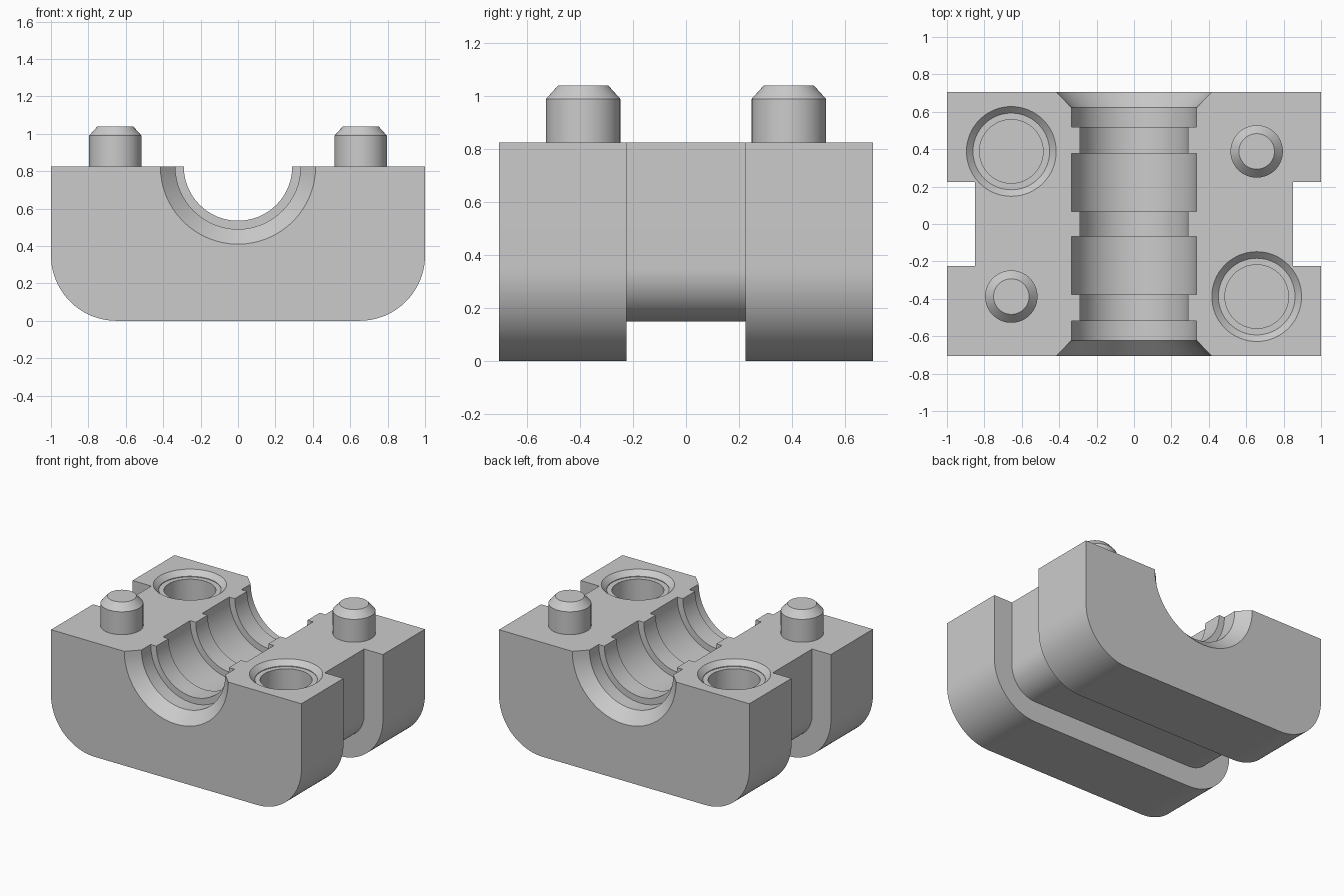
import bpy, bmesh
from math import cos, sin, pi, radians
from mathutils import Matrix

if "Cube" in bpy.data.objects:
    bpy.data.objects.remove(bpy.data.objects["Cube"], do_unlink=True)

TOP, HALF_DEPTH = 0.825, 0.705
CORNER_X, CORNER_Z = 0.65, 0.35      # centre of the rounded lower corners

grey = bpy.data.materials.new("grey")
grey.use_nodes = True
grey.diffuse_color = (0.6, 0.6, 0.6, 1)
grey.node_tree.nodes["Principled BSDF"].inputs["Base Color"].default_value = (0.6, 0.6, 0.6, 1)


def finish(name, bm):
    bmesh.ops.recalc_face_normals(bm, faces=bm.faces)
    mesh = bpy.data.meshes.new(name)
    bm.to_mesh(mesh)
    bm.free()
    mesh.materials.append(grey)
    obj = bpy.data.objects.new(name, mesh)
    bpy.context.collection.objects.link(obj)
    return obj


def u_path(radius, top, steps=20):
    """Left top, around both rounded lower corners, to right top."""
    right = [(CORNER_X + radius * sin(a), CORNER_Z - radius * cos(a))
             for a in (i * pi / 2 / steps for i in range(steps + 1))]
    right.append((CORNER_X + radius, top))
    return [(-x, z) for x, z in reversed(right)] + right


def extrude(name, profile, half):
    """Extrude an xz profile along y."""
    bm = bmesh.new()
    face = bm.faces.new([bm.verts.new((x, -half, z)) for x, z in profile])
    ext = bmesh.ops.extrude_face_region(bm, geom=[face])
    moved = [v for v in ext["geom"] if isinstance(v, bmesh.types.BMVert)]
    bmesh.ops.translate(bm, verts=moved, vec=(0, 2 * half, 0))
    return finish(name, bm)


def revolve(name, profile, location, tilt=0, steps=64):
    """Turn a (radius, height) profile about z into a closed solid."""
    bm = bmesh.new()
    rings = [[bm.verts.new((r * cos(2 * pi * i / steps), r * sin(2 * pi * i / steps), h))
              for i in range(steps)] for r, h in profile]
    for low, high in zip(rings, rings[1:]):
        for i in range(steps):
            j = (i + 1) % steps
            bm.faces.new((low[i], low[j], high[j], high[i]))
    bm.faces.new(rings[0])
    bm.faces.new(rings[-1])
    bm.transform(Matrix.Translation(location) @ Matrix.Rotation(tilt, 4, "X"))
    return finish(name, bm)


# Block with rounded lower corners
block = extrude("clamp_block", u_path(0.35, TOP), HALF_DEPTH)

# Band groove around the sides and bottom
band = u_path(0.2, TOP + 0.1) + [(1.2, TOP + 0.1), (1.2, -0.2), (-1.2, -0.2), (-1.2, TOP + 0.1)]
cutters = [extrude("groove_cutter", band, 0.225)]

# Stepped bore with flared mouths
wide, narrow = 0.335, 0.29
half_bore = [(narrow, 0.068), (wide, 0.068), (wide, 0.378), (narrow, 0.378),
             (narrow, 0.518), (wide, 0.518), (wide, 0.623), (0.425, 0.715)]
bore = [(r, -y) for r, y in reversed(half_bore)] + half_bore
cutters.append(revolve("bore_cutter", bore, (0, 0, TOP), pi / 2))

# Countersunk sockets on one diagonal, locating pins on the other
socket = [(0.17, -0.28), (0.17, -0.04), (0.205, -0.04), (0.205, -0.035), (0.24, 0), (0.25, 0.01)]
pin = [(0.14, -0.02), (0.14, 0.165), (0.095, 0.215)]
parts = [block]
for side, label in ((1, "left"), (-1, "right")):
    x, y = side * 0.656, side * 0.388
    cutters.append(revolve(label + "_socket_cutter", socket, (x, -y, TOP)))
    parts.append(revolve(label + "_pin", pin, (x, y, TOP)))

# Cut the block, then drop the cutters
for cutter in cutters:
    cutter.hide_render = True
    mod = block.modifiers.new(cutter.name, "BOOLEAN")
    mod.operation, mod.solver, mod.object = "DIFFERENCE", "EXACT", cutter
bpy.context.view_layer.update()
cut_mesh = bpy.data.meshes.new_from_object(block.evaluated_get(bpy.context.evaluated_depsgraph_get()))
block.modifiers.clear()
block.data = cut_mesh
for cutter in cutters:
    bpy.data.objects.remove(cutter, do_unlink=True)

# Smooth curved walls, keep edges crisp
bpy.ops.object.select_all(action="DESELECT")
for part in parts:
    part.select_set(True)
bpy.context.view_layer.objects.active = block
bpy.ops.object.shade_smooth_by_angle(angle=radians(25))
